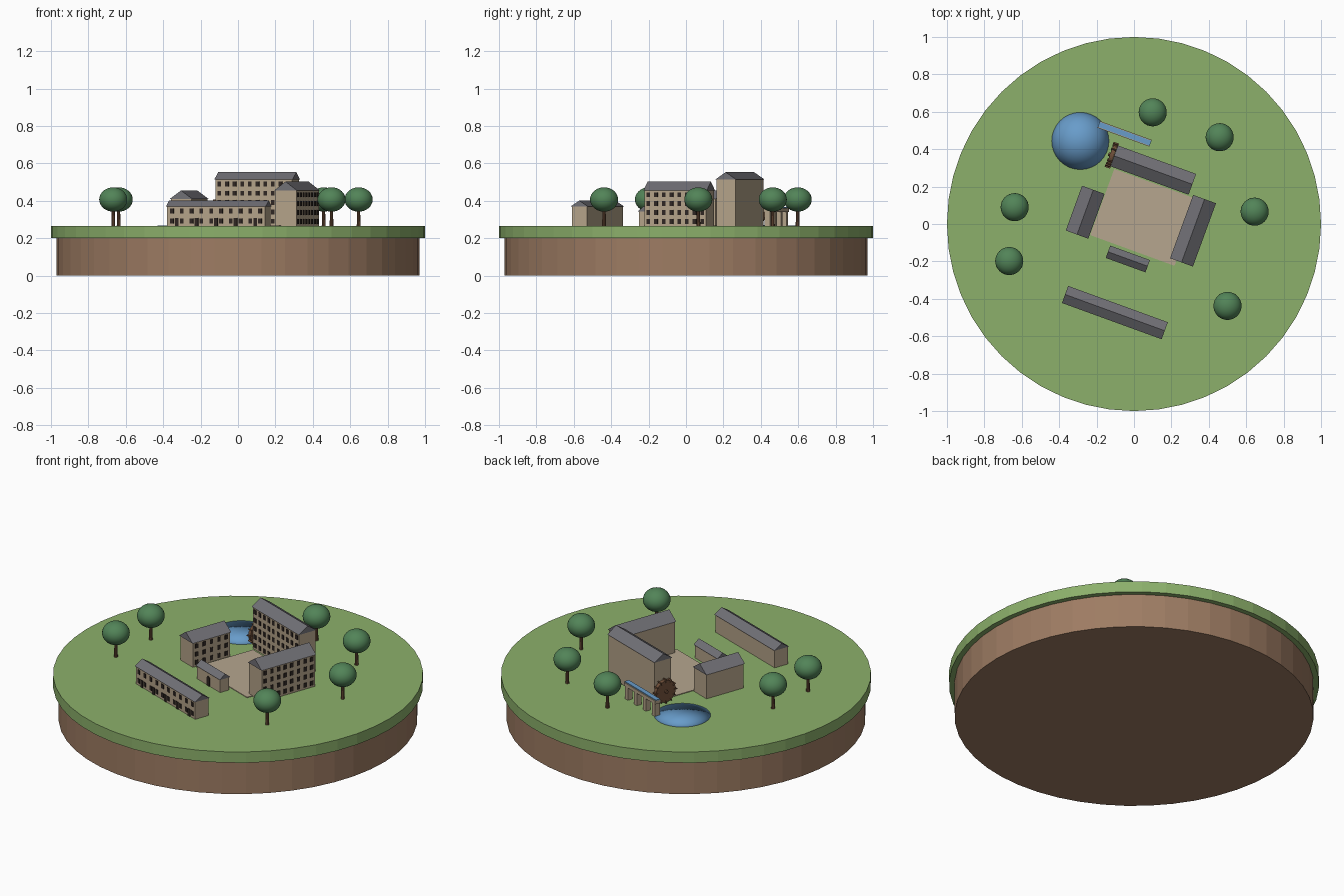
import bpy, bmesh, math
from mathutils import Matrix, Vector

cube = bpy.data.objects.get("Cube")
if cube:
    bpy.data.objects.remove(cube, do_unlink=True)

G = 0.265                                   # ground level
SITE = Matrix.Rotation(math.radians(-20), 4, 'Z')


def material(name, rgb):
    lin = [(c / 255 / 12.92) if c < 11 else ((c / 255 + 0.055) / 1.055) ** 2.4 for c in rgb] + [1]
    m = bpy.data.materials.new(name)
    m.use_nodes = True
    m.diffuse_color = lin
    bsdf = next(n for n in m.node_tree.nodes if n.type == 'BSDF_PRINCIPLED')
    bsdf.inputs["Base Color"].default_value = lin
    return m


GRASS = material("grass green", (140, 176, 107))
SOIL = material("soil brown", (158, 124, 99))
STONE = material("stone beige", (180, 163, 137))
PAVING = material("paving sand", (182, 166, 143))
SLATE = material("slate grey", (113, 112, 118))
DARK = material("window dark", (46, 38, 34))
WOOD = material("wood brown", (112, 80, 58))
LEAF = material("leaf green", (82, 132, 88))
WATER = material("water blue", (104, 156, 202))


def finish(name, bm, mat, matrix=Matrix(), smooth=False):
    me = bpy.data.meshes.new(name)
    bmesh.ops.recalc_face_normals(bm, faces=bm.faces)
    for f in bm.faces:
        f.smooth = smooth
    bm.to_mesh(me)
    bm.free()
    me.materials.append(mat)
    ob = bpy.data.objects.new(name, me)
    ob.matrix_world = matrix
    bpy.context.collection.objects.link(ob)
    return ob


def add_box(bm, center, size, rot=Matrix()):
    m = Matrix.Translation(center) @ rot @ Matrix.Diagonal((*size, 1))
    bmesh.ops.create_cube(bm, size=1, matrix=m)


def box(name, center, size, mat, matrix=SITE):
    bm = bmesh.new()
    add_box(bm, center, size)
    return finish(name, bm, mat, matrix)


def cylinder(name, center, radius, depth, mat, sides, radius2=None, rot=Matrix(), matrix=Matrix()):
    bm = bmesh.new()
    bmesh.ops.create_cone(bm, cap_ends=True, segments=sides, radius1=radius,
                          radius2=radius if radius2 is None else radius2, depth=depth,
                          matrix=Matrix.Translation(center) @ rot)
    return finish(name, bm, mat, matrix)


def ball(name, center, size, mat):
    bm = bmesh.new()
    bmesh.ops.create_uvsphere(bm, u_segments=32, v_segments=16, radius=1,
                              matrix=Matrix.Diagonal((*size, 1)))
    return finish(name, bm, mat, Matrix.Translation(center), True)


def building(name, u, v, length, width, height, roof, storeys=0, columns=0, turn=0):
    """Walls, gabled roof prism and rows of windows on the front long side."""
    m = SITE @ Matrix.Translation((u, v, G)) @ Matrix.Rotation(math.radians(turn), 4, 'Z')
    lip = 0.01
    box(name + "_walls", (0, 0, height / 2), (length - lip, width - lip, height), STONE, m)
    # gabled roof
    bm = bmesh.new()
    tri = [bm.verts.new((-length / 2, y, z)) for y, z in
           ((-width / 2, height), (width / 2, height), (0, height + roof))]
    face = bm.faces.new(tri)
    ext = bmesh.ops.extrude_face_region(bm, geom=[face])["geom"]
    bmesh.ops.translate(bm, vec=(length, 0, 0),
                        verts=[e for e in ext if isinstance(e, bmesh.types.BMVert)])
    finish(name + "_roof", bm, SLATE, m)
    # windows
    if storeys:
        bm = bmesh.new()
        step, floor = (length - lip) / columns, height / storeys
        for row in range(storeys):
            for col in range(columns):
                x = (col + 0.5) * step - (length - lip) / 2
                add_box(bm, (x, -(width - lip) / 2, (row + 0.52) * floor), (0.02, 0.006, 0.026))
        finish(name + "_windows", bm, DARK, m)
    return m


def doors(name, m, width, xs, size):
    bm = bmesh.new()
    for x in xs:
        add_box(bm, (x, -(width - 0.01) / 2, size[1] / 2), (size[0], 0.008, size[1]))
    finish(name, bm, DARK, m)


# Island base
cylinder("soil_base", (0, 0, 0.1), 0.97, 0.2, SOIL, 48)
cylinder("grass_disc", (0, 0, (0.2 + G) / 2), 1.0, G - 0.2, GRASS, 48)
box("courtyard", (0.04, 0.052, G + 0.001), (0.48, 0.376, 0.006), PAVING)

# Buildings
building("back_mill", -0.002, 0.306, 0.445, 0.118, 0.249, 0.039, 5, 10)
building("right_mill", 0.309, 0.074, 0.36, 0.13, 0.19, 0.048, 4, 8, 90)
building("left_mill", -0.267, -0.030, 0.255, 0.128, 0.145, 0.045, 3, 5, 90)
row_m = building("long_row", 0.066, -0.480, 0.567, 0.097, 0.105, 0.031, 2, 10)
doors("long_row_doors", row_m, 0.097, [(-2 + i) * 0.1114 + 0.0 for i in range(5)], (0.02, 0.042))
lodge_m = building("small_lodge", 0.033, -0.187, 0.226, 0.07, 0.078, 0.028)
doors("lodge_door", lodge_m, 0.07, [0], (0.028, 0.042))
bm = bmesh.new()
bmesh.ops.create_cone(bm, cap_ends=True, segments=16, radius1=0.014, radius2=0.014, depth=0.008,
                      matrix=Matrix.Translation((0, -0.03, 0.042)) @ Matrix.Rotation(math.pi / 2, 4, 'X'))
finish("lodge_door_arch", bm, DARK, lodge_m)

# Water wheel
hub = Vector((-0.237, 0.305, G + 0.071))
side = Matrix.Rotation(math.pi / 2, 4, 'Y')
cylinder("wheel_disc", hub, 0.064, 0.022, WOOD, 24, rot=side, matrix=SITE)
cylinder("wheel_axle", hub, 0.01, 0.04, WOOD, 12, rot=side, matrix=SITE)
bm = bmesh.new()
for i in range(12):
    r = Matrix.Rotation(i * math.tau / 12, 4, 'X')
    add_box(bm, hub + r @ Vector((0, 0, 0.062)), (0.03, 0.006, 0.018), r)
finish("wheel_paddles", bm, WOOD, SITE)

# Raised water channel on piers
cu, cv, clen = -0.212, 0.436, 0.295
box("channel_beam", (cu, cv, G + 0.086), (clen, 0.038, 0.02), STONE)
box("channel_water", (cu, cv, G + 0.097), (clen, 0.028, 0.008), WATER)
bm = bmesh.new()
for i in range(4):
    add_box(bm, (cu + (i - 1.5) * 0.085, cv, G + 0.039), (0.026, 0.032, 0.078))
finish("channel_piers", bm, STONE, SITE)

# Pond
pond = ball("pond", (-0.287, 0.444, G), (0.153, 0.153, 0.005), WATER)
pond.data.normals_split_custom_set_from_vertices(
    [Vector((p.co.x / 0.153, p.co.y / 0.153, p.co.z / 0.005)).normalized() for p in pond.data.vertices])

# Trees
trees = [(0.10, 0.597), (0.458, 0.464), (0.645, 0.066),
         (0.50, -0.438), (-0.667, -0.198), (-0.638, 0.09)]
for i, (x, y) in enumerate(trees, 1):
    cylinder(f"tree_trunk_{i}", (x, y, G + 0.045), 0.011, 0.1, WOOD, 10, 0.008)
    ball(f"tree_crown_{i}", (x, y, 0.407), (0.075, 0.075, 0.065), LEAF)
